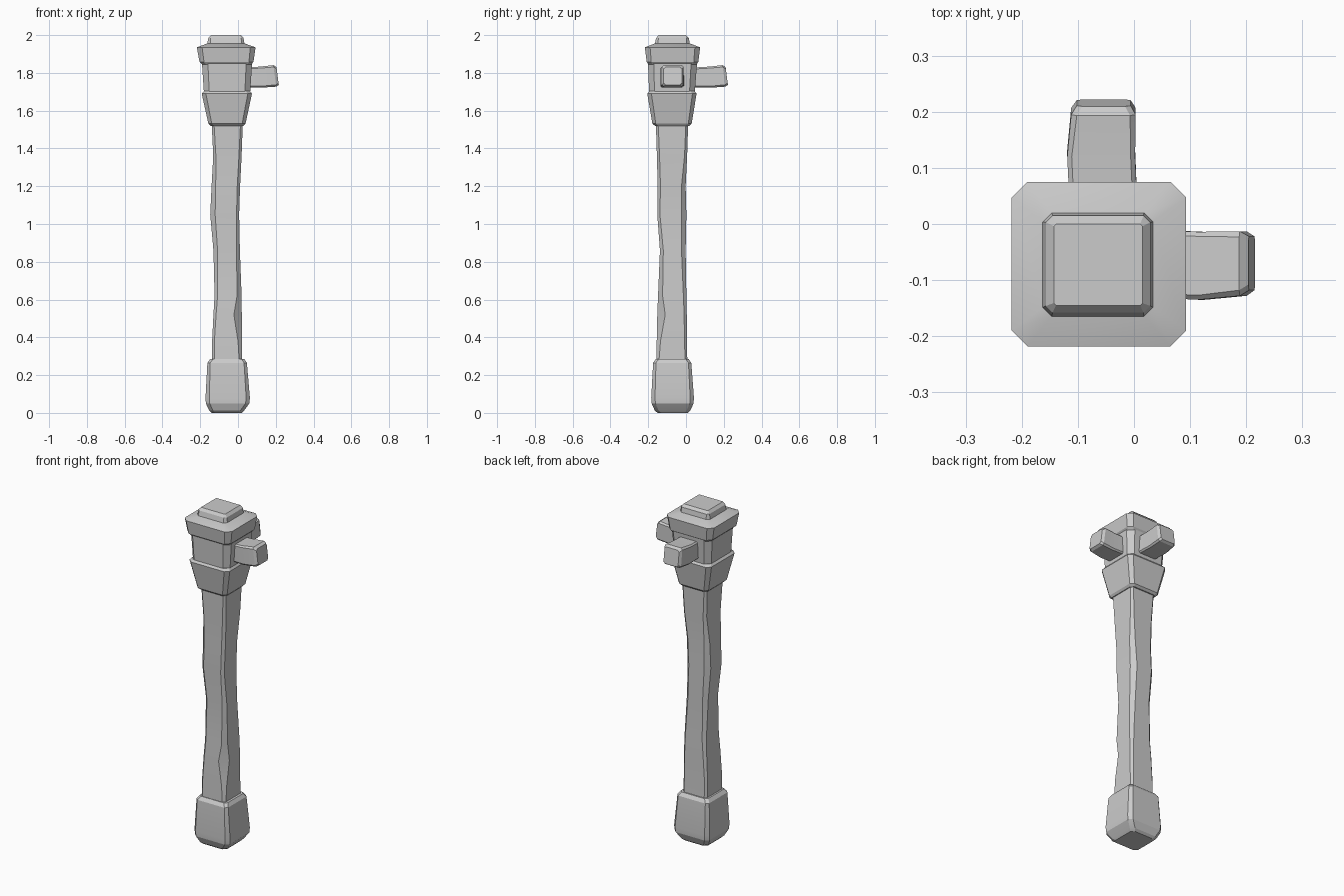
import bpy, bmesh, math

cube = bpy.data.objects.get("Cube")
if cube:
    bpy.data.objects.remove(cube)

grey = bpy.data.materials.new("plain grey")
grey.use_nodes = True
color = (0.6, 0.6, 0.6, 1)
grey.diffuse_color = color
grey.node_tree.nodes["Principled BSDF"].inputs["Base Color"].default_value = color


def ring(x0, x1, y0, y1, cut, front_cut=None):
    """Rectangle with cut corners; the front left corner may be cut deeper."""
    f = front_cut or cut
    return [(x0 + cut, y0), (x1 - f, y0), (x1, y0 + f), (x1, y1 - cut),
            (x1 - cut, y1), (x0 + cut, y1), (x0, y1 - cut), (x0, y0 + cut)]


def loft(name, sections, place=lambda x, y, h: (x, y, h)):
    """Skin a stack of (height, ring values) sections and cap both ends."""
    bm = bmesh.new()
    rows = [[bm.verts.new(place(x, y, h)) for x, y in ring(*vals)]
            for h, *vals in sections]
    for low, high in zip(rows, rows[1:]):
        for i in range(len(low)):
            j = (i + 1) % len(low)
            bm.faces.new((low[i], low[j], high[j], high[i]))
    bm.faces.new(rows[0][::-1])
    bm.faces.new(rows[-1])
    bmesh.ops.recalc_face_normals(bm, faces=bm.faces)
    mesh = bpy.data.meshes.new(name)
    bm.to_mesh(mesh)
    bm.free()
    mesh.materials.append(grey)
    obj = bpy.data.objects.new(name, mesh)
    bpy.context.collection.objects.link(obj)
    bpy.ops.object.select_all(action='DESELECT')
    obj.select_set(True)
    bpy.context.view_layer.objects.active = obj
    bpy.ops.object.shade_smooth_by_angle(angle=math.radians(20))
    return obj


# Pommel at the foot
loft("pommel", [
    (0, -.14, .02, -.15, .01, .02),
    (.012, -.152, .032, -.165, .023, .02),
    (.05, -.17, .06, -.182, .04, .02),
    (.08, -.172, .063, -.184, .042, .02),
    (.265, -.162, .047, -.174, .028, .015),
    (.285, -.147, .034, -.16, .014, .015),
])

# Slightly crooked, hand-hewn shaft
loft("shaft", [
    (.25, -.137, .02, -.157, .008, .012),
    (.38, -.137, .02, -.155, .004, .012, .02),
    (.52, -.13, .02, -.152, .004, .014, .042),
    (.62, -.124, .019, -.148, .002, .016, .024),
    (.86, -.13, .01, -.138, -.002, .022, .018),
    (1.05, -.147, .006, -.152, .002, .026, .014),
    (1.2, -.14, .011, -.15, -.002, .022, .015),
    (1.36, -.131, .019, -.154, .006, .014),
    (1.55, -.14, .026, -.16, .012, .012),
])

# Flared collar under the head
loft("collar", [
    (1.52, -.145, .03, -.165, .018, .018),
    (1.532, -.157, .04, -.178, .03, .018),
    (1.69, -.192, .074, -.205, .056, .022),
    (1.703, -.18, .064, -.195, .046, .022),
])

# Head block
loft("head", [
    (1.69, -.18, .064, -.195, .046, .028),
    (1.87, -.192, .076, -.202, .06, .032),
])

# Wide cap with sloping top
loft("cap", [
    (1.845, -.19, .07, -.198, .055, .02),
    (1.858, -.204, .082, -.208, .065, .024),
    (1.935, -.218, .093, -.218, .075, .028),
    (1.957, -.16, .032, -.162, .018, .015),
])

# Small raised button on top
loft("top_button", [
    (1.95, -.164, .035, -.166, .021, .017),
    (1.985, -.157, .029, -.158, .015, .012),
    (2, -.143, .015, -.145, 0, .004),
])


def peg(name, place):
    """Stub with an oblique end: ring x runs across, ring y runs upward."""
    def slanted(across, up, out):
        lean = .13 * (1.782 - up) if out > .1 else 0
        return place(across, up, out + lean)
    loft(name, [
        (.03, -.063, .058, 1.722, 1.828, .008),
        (.12, -.067, .054, 1.722, 1.833, .008),
        (.195, -.06, .055, 1.727, 1.841, .01),
        (.21, -.05, .046, 1.736, 1.831, .01),
    ], slanted)


peg("left_peg", lambda a, u, o: (o, a - .068, u))
peg("back_peg", lambda a, u, o: (a - .052, o + .006, u))
